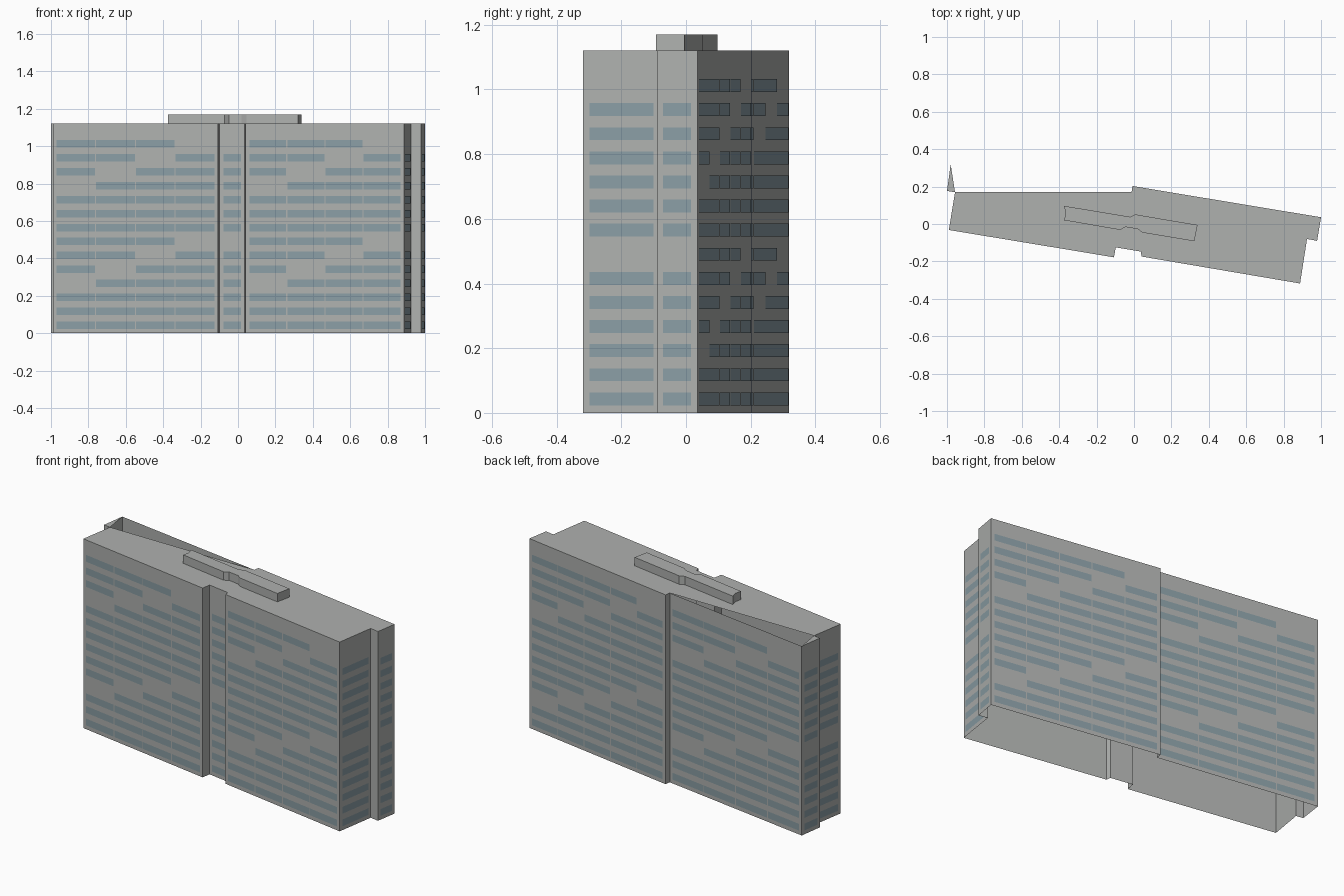
import bpy
from mathutils import Vector

cube = bpy.data.objects.get("Cube")
if cube:
    bpy.data.objects.remove(cube, do_unlink=True)


def material(name, colour):
    mat = bpy.data.materials.new(name)
    mat.use_nodes = True
    mat.diffuse_color = (*colour, 1)
    mat.node_tree.nodes["Principled BSDF"].inputs["Base Color"].default_value = (*colour, 1)
    return mat


def build(name, verts, faces, mat):
    mesh = bpy.data.meshes.new(name)
    mesh.from_pydata(verts, [], faces)
    mesh.materials.append(mat)
    obj = bpy.data.objects.new(name, mesh)
    bpy.context.scene.collection.objects.link(obj)
    return obj


def edges(outline):
    return zip(outline, outline[1:] + outline[:1])


def wall_ring(name, outline, low, high, mat):
    n = len(outline)
    verts = [(x, y, z) for z in (low, high) for x, y in outline]
    faces = [(i, (i + 1) % n, (i + 1) % n + n, i + n) for i in range(n)]
    return build(name, verts, faces, mat)


def flat_cap(name, outline, z, mat):
    return build(name, [(x, y, z) for x, y in outline], [range(len(outline))], mat)


concrete = material("concrete grey", (0.43, 0.44, 0.43))
glass = material("blue grey glass", (0.254, 0.339, 0.375))

HEIGHT, BLOCK_TOP = 1.12, 1.17
STOREYS, PITCH, FIRST_CENTRE, WINDOW_HEIGHT = 14, 0.0745, 0.0435, 0.04
MARGIN, GAP, OFFSET = 0.02, 0.006, 0.0015

# Footprint, counter-clockwise from the back right corner
footprint = [
    (-0.98, 0.318), (-1.0, 0.177), (-0.957, 0.17), (-0.99, -0.032),
    (-0.107, -0.178), (-0.098, -0.125), (0.036, -0.147), (0.041, -0.174),
    (0.888, -0.318), (0.925, -0.08), (0.979, -0.09), (1.0, 0.036),
    (-0.008, 0.203), (-0.013, 0.17),
]
wall_ring("outer_walls", footprint, 0, HEIGHT, concrete)

# Roof leaves an open wedge behind the back wall, with a small corner piece
flat_cap("main_roof", footprint[2:], HEIGHT, concrete)
flat_cap("corner_roof", footprint[:3], HEIGHT, concrete)

# Rooftop plant block
block = [
    (-0.375, 0.097), (-0.365, 0.06), (-0.373, 0.02), (-0.072, -0.032),
    (-0.047, -0.016), (0.02, -0.027), (0.045, -0.046), (0.322, -0.092),
    (0.34, -0.005), (0.03, 0.047), (0.008, 0.052), (-0.02, 0.038),
]
wall_ring("rooftop_block_walls", block, HEIGHT, BLOCK_TOP, concrete)
flat_cap("rooftop_block_top", block, BLOCK_TOP, concrete)

# Window strips: on most storeys one bay is blank, shifting storey by storey
verts, faces = [], []
for a, b in edges(footprint):
    a, b = Vector((*a, 0)), Vector((*b, 0))
    length = (b - a).length
    if length < 0.1:
        continue
    along = (b - a).normalized()
    out = Vector((along.y, -along.x, 0)) * OFFSET
    bays = max(1, int(length / 0.2))
    step = (length - 2 * MARGIN + GAP) / bays
    for storey in range(STOREYS):
        blank = bays - 7 + storey % 7
        z = FIRST_CENTRE + storey * PITCH
        for bay in range(bays):
            if bay == blank:
                continue
            start = MARGIN + bay * step
            left = a + along * start + out
            right = a + along * (start + step - GAP) + out
            low = Vector((0, 0, z - WINDOW_HEIGHT / 2))
            high = Vector((0, 0, z + WINDOW_HEIGHT / 2))
            k = len(verts)
            verts += [left + low, right + low, right + high, left + high]
            faces.append((k, k + 1, k + 2, k + 3))
build("window_strips", verts, faces, glass)
